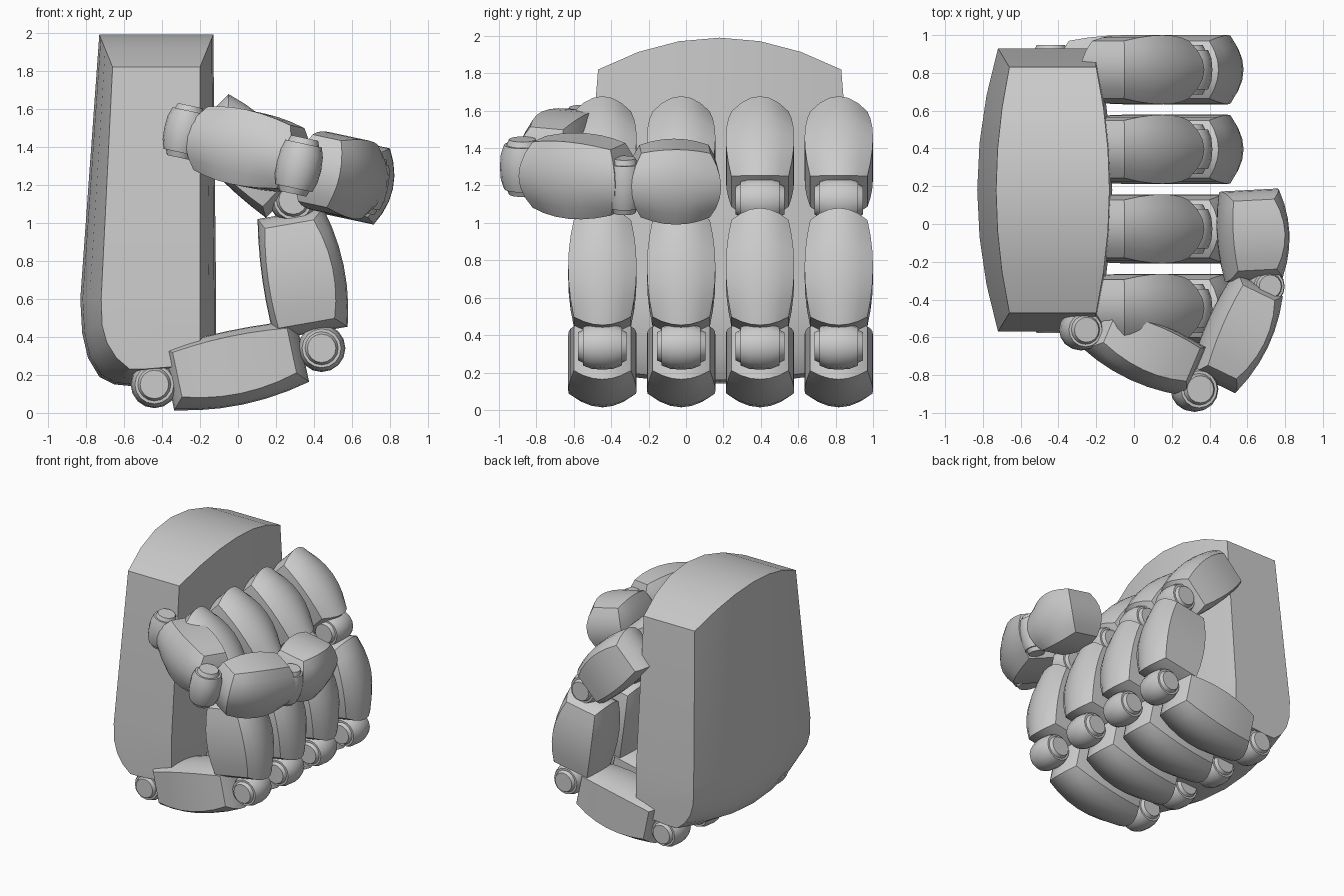
import bpy, bmesh, math
from mathutils import Vector, Matrix

if "Cube" in bpy.data.objects:
    bpy.data.objects.remove(bpy.data.objects["Cube"])


def finish(bm, name, angle=32):
    bmesh.ops.recalc_face_normals(bm, faces=bm.faces)
    me = bpy.data.meshes.new(name)
    bm.to_mesh(me)
    bm.free()
    ob = bpy.data.objects.new(name, me)
    bpy.context.collection.objects.link(ob)
    bpy.ops.object.select_all(action='DESELECT')
    ob.select_set(True)
    bpy.context.view_layer.objects.active = ob
    bpy.ops.object.shade_smooth_by_angle(angle=math.radians(angle))
    return ob


def segment(name, start, end, axis, half_w, t0, t1):
    """Bulged box bone from start to end; axis runs across its width."""
    start, end = Vector(start), Vector(end)
    d = (end - start).normalized()
    w = (axis - d * axis.dot(d)).normalized()
    n = w.cross(d)                      # outward (back of finger)
    mid, half_l = (start + end) / 2, (end - start).length / 2
    bm = bmesh.new()
    bmesh.ops.create_cube(bm, size=2)
    bmesh.ops.subdivide_edges(bm, edges=bm.edges[:], cuts=5, use_grid_fill=True)
    for v in bm.verts:
        l, a, t = v.co
        thick = t0 + (t1 - t0) * (l + 1) / 2
        inset, bulge = (0.06, 0.045) if t > 0 else (0.03, 0.02)
        x = l * (half_l - 0.055 * a * a)
        y = a * (half_w - 0.03 * l * l)
        z = t * (thick - inset * a * a + bulge * (1 - l * l))
        v.co = mid + d * x + w * y + n * z
    return finish(bm, name)


def joint(name, centre, axis, r=0.125, half=0.13, sides=16):
    """Stepped barrel hinge turned about axis."""
    side = [(1, 0), (1, .6), (.8, .7), (.8, .82), (.45, .96)]
    prof = side + [(0, 1)] + [(-h, k) for h, k in reversed(side)]
    bm = bmesh.new()
    vs = [bm.verts.new((k * r, 0, h * half)) for h, k in prof]
    es = [bm.edges.new(p) for p in zip(vs, vs[1:])]
    bmesh.ops.spin(bm, geom=vs + es, cent=(0, 0, 0), axis=(0, 0, 1),
                   angle=2 * math.pi, steps=sides, use_merge=True)
    bmesh.ops.remove_doubles(bm, verts=bm.verts, dist=1e-4)
    rot = Vector((0, 0, 1)).rotation_difference(axis).to_matrix().to_4x4()
    bm.transform(Matrix.Translation(centre) @ rot)
    return finish(bm, name)


# Palm: an outline lofted across y, largest at the middle
outer = [(-.73, 1.99), (-.13, 1.99), (-.115, .6), (-.115, .3), (-.2, .16), (-.55, .14),
         (-.65, .15), (-.73, .19), (-.79, .29), (-.82, .42), (-.83, .6)]
inner = [(-.66, 1.82), (-.2, 1.82), (-.2, .6), (-.2, .36), (-.26, .25), (-.5, .23),
         (-.57, .23), (-.64, .29), (-.69, .37), (-.715, .46), (-.72, .6)]
bm = bmesh.new()
rings, steps = [], 6
for i in range(steps + 1):
    s = 2 * i / steps - 1
    ring = []
    for (xo, zo), (xi, zi) in zip(outer, inner):
        k = s * s
        wide = .65 + .1 * min(1, (1.82 - zi) / 1.2)
        ring.append(bm.verts.new((xo + (xi - xo) * k, .18 + s * wide, zo + (zi - zo) * k)))
    rings.append(ring)
n = len(outer)
for a, b in zip(rings, rings[1:]):
    for j in range(n):
        bm.faces.new((a[j], a[(j + 1) % n], b[(j + 1) % n], b[j]))
for r in (rings[0], rings[-1]):
    bm.faces.new((r[0], r[1], r[2], r[-1]))
    bm.faces.new(r[2:])
finish(bm, "palm")

# Four curled fingers
Y = Vector((0, 1, 0))
for i in range(4):
    y = -.447 + .4213 * i
    tag = "finger_%d_" % (i + 1)
    segment(tag + "lower", (-.37, y, .175), (.34, y, .325), Y, .183, .165, .165)
    segment(tag + "middle", (.385, y, .42), (.275, y, 1.05), Y, .183, .195, .175)
    segment(tag + "tip", (.26, y, 1.14), (-.165, y, 1.56), Y, .183, .16, .165)
    joint(tag + "knuckle", (-.44, y, .15), Y)
    joint(tag + "mid_joint", (.44, y, .34), Y)
    joint(tag + "end_joint", (.29, y, 1.12), Y)

# Thumb wrapped across the front
U = Vector((-.21, 0, -.98)).normalized()
segment("thumb_lower", (-.22, -.54, 1.45), (.32, -.78, 1.33), U, .2, .13, .14)
segment("thumb_middle", (.42, -.84, 1.275), (.66, -.32, 1.225), U, .21, .13, .14)
segment("thumb_tip", (.635, -.3, 1.22), (.61, .18, 1.22), U, .205, .15, .155)
joint("thumb_knuckle", (-.28, -.56, 1.48), U, .11, .14)
joint("thumb_mid_joint", (.32, -.875, 1.3), U, .12, .15)
joint("thumb_end_joint", (.69, -.33, 1.2), U, .1, .15)
